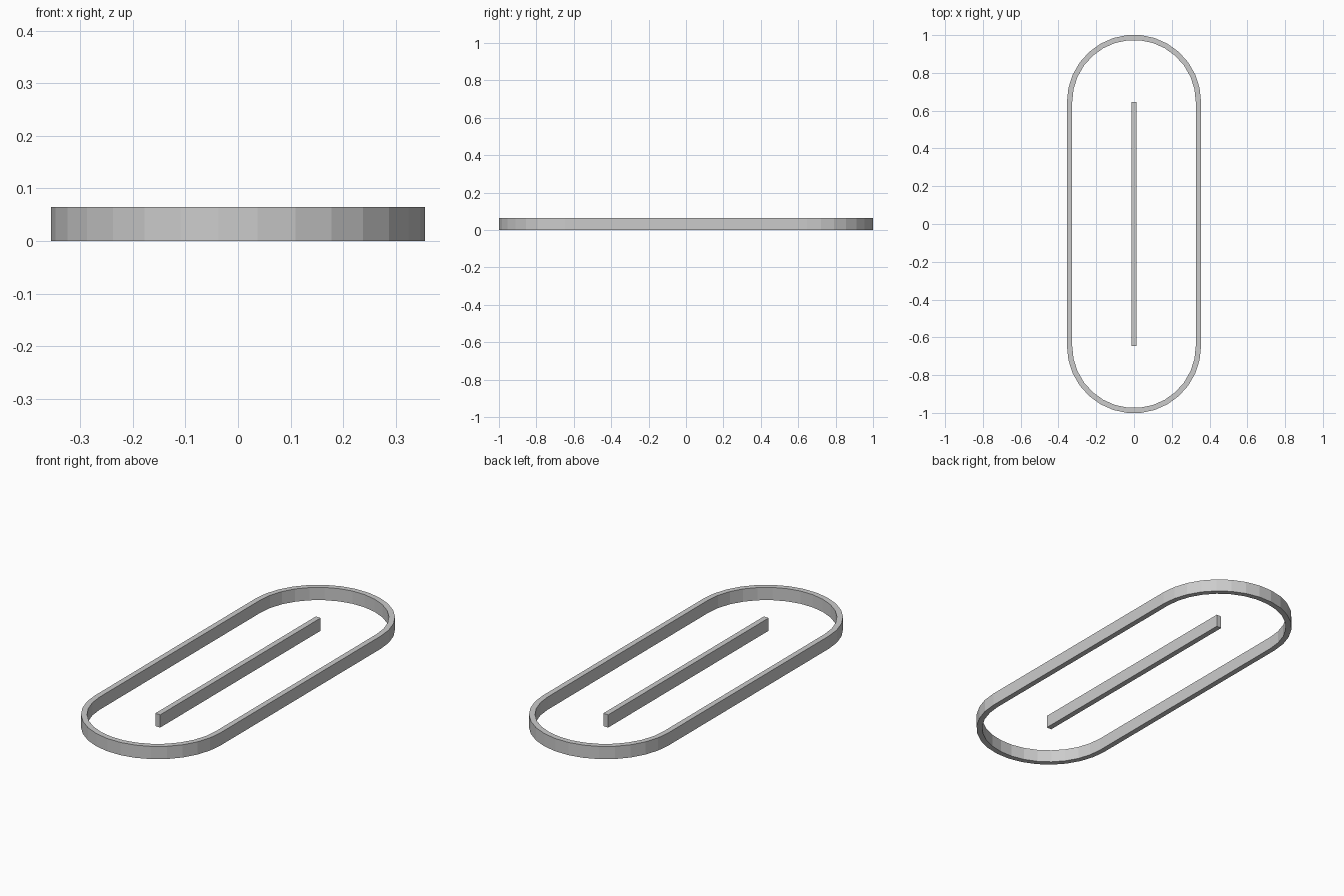
import bpy, bmesh, math

if "Cube" in bpy.data.objects:
    bpy.data.objects.remove(bpy.data.objects["Cube"])

R_OUT, R_IN = 0.355, 0.327   # outer and inner end radii
HEIGHT = 0.065
SEGS = 15                    # facets per half-round end
CY = 1.0 - R_OUT * math.cos(math.pi / SEGS / 2)   # centre of each end
BAR_W = 0.028


def stadium(r):
    """Outline of a slot shape, counter-clockwise."""
    pts = []
    for start, cy in ((0, CY), (math.pi, -CY)):
        for i in range(SEGS + 1):
            a = start + math.pi * i / SEGS
            pts.append((r * math.cos(a), cy + r * math.sin(a)))
    return pts


def add_object(name, bm):
    bmesh.ops.recalc_face_normals(bm, faces=bm.faces)
    mesh = bpy.data.meshes.new(name)
    bm.to_mesh(mesh)
    bm.free()
    obj = bpy.data.objects.new(name, mesh)
    bpy.context.collection.objects.link(obj)
    return obj


# Outer rim: four loops joined into a hollow wall
bm = bmesh.new()
loops = [[bm.verts.new((x, y, z)) for x, y in stadium(r)]
         for r, z in ((R_OUT, 0), (R_OUT, HEIGHT), (R_IN, HEIGHT), (R_IN, 0))]
n = len(loops[0])
for k in range(4):
    a, b = loops[k], loops[(k + 1) % 4]
    for i in range(n):
        j = (i + 1) % n
        bm.faces.new((a[i], a[j], b[j], b[i]))
add_object("outer_rim", bm)

# Centre divider bar
bm = bmesh.new()
bmesh.ops.create_cube(bm, size=1)
bmesh.ops.scale(bm, vec=(BAR_W, 2 * CY, HEIGHT), verts=bm.verts)
bmesh.ops.translate(bm, vec=(0, 0, HEIGHT / 2), verts=bm.verts)
add_object("centre_divider", bm)
